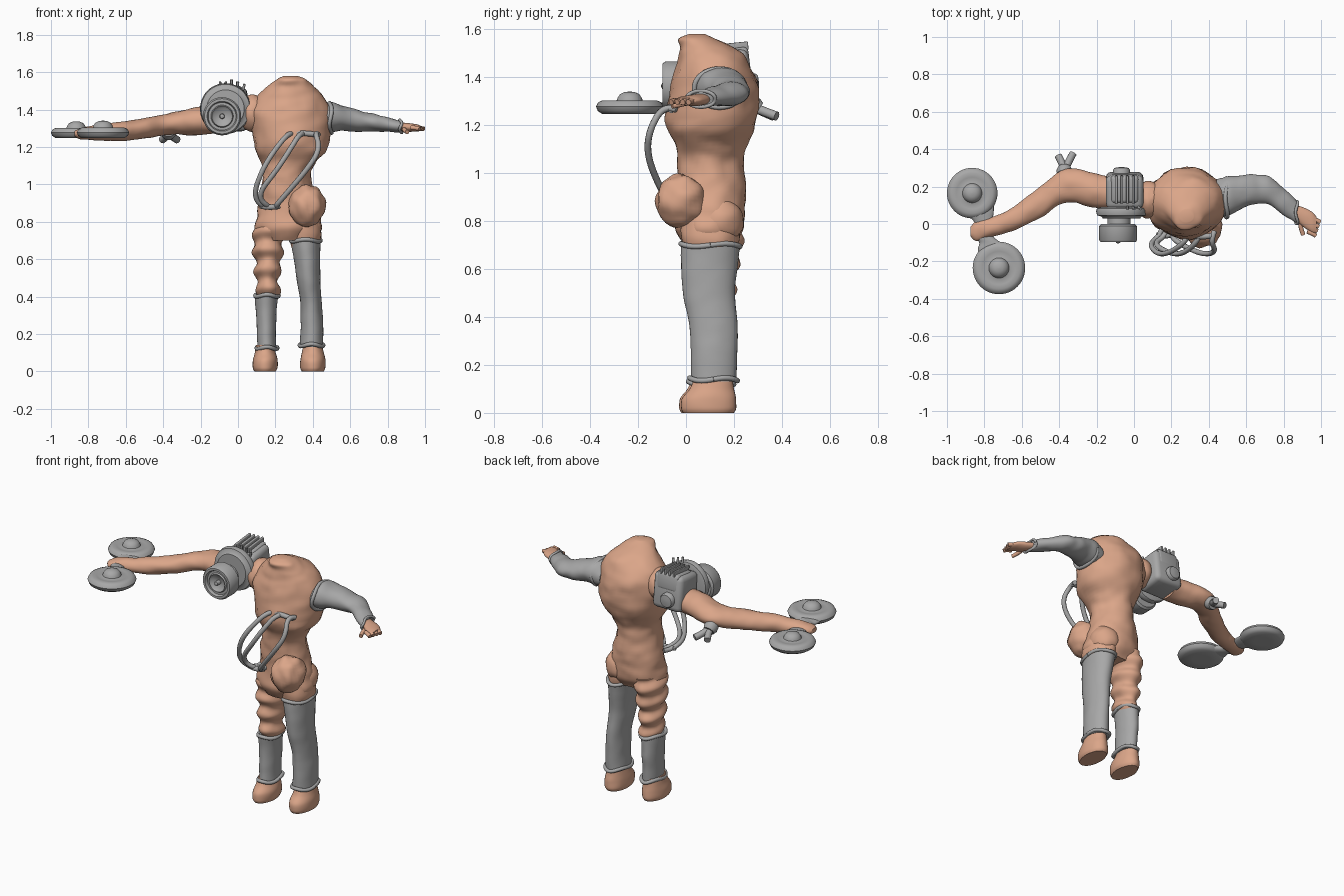
import bpy, bmesh, math
from mathutils import Vector, Matrix, noise

if "Cube" in bpy.data.objects:
    bpy.data.objects.remove(bpy.data.objects["Cube"], do_unlink=True)


def material(name, rgb):
    m = bpy.data.materials.new(name)
    m.use_nodes = True
    m.diffuse_color = (*rgb, 1)
    m.node_tree.nodes["Principled BSDF"].inputs["Base Color"].default_value = (*rgb, 1)
    return m


skin = material("tan", (0.71, 0.38, 0.25))
grey = material("grey", (0.39, 0.39, 0.39))


def finish(name, bm, mat, angle=50):
    bmesh.ops.recalc_face_normals(bm, faces=bm.faces)
    me = bpy.data.meshes.new(name)
    bm.to_mesh(me)
    bm.free()
    me.materials.append(mat)
    me.shade_smooth()
    me.set_sharp_from_angle(angle=math.radians(angle))
    ob = bpy.data.objects.new(name, me)
    bpy.context.collection.objects.link(ob)
    return ob


def skin_rings(bm, rings):
    n = len(rings[0])
    for a, b in zip(rings, rings[1:]):
        for i in range(n):
            j = (i + 1) % n
            bm.faces.new((a[i], a[j], b[j], b[i]))
    bm.faces.new(rings[0])
    bm.faces.new(rings[-1])


def spline(a, b, c, d, t):
    return 0.5 * (2 * b + (c - a) * t + (2 * a - 5 * b + 4 * c - d) * t * t
                  + (3 * b - a - 3 * c + d) * t ** 3)


def loft(name, mat, axis, rows, lump=0.0, ripple=0.0, steps=6, sides=32):
    """Smooth tube of ellipses; each row is x, y, z and two radii across the axis."""
    u, v = {"x": ((0, 1, 0), (0, 0, 1)), "y": ((1, 0, 0), (0, 0, 1)),
            "z": ((1, 0, 0), (0, 1, 0))}[axis]
    u, v = Vector(u), Vector(v)
    p = [rows[0], *rows, rows[-1]]
    samples = []
    for k in range(len(rows) - 1):
        samples += [[spline(*q, s / steps) for q in zip(*p[k:k + 4])] for s in range(steps)]
    samples.append(rows[-1])
    bm = bmesh.new()
    rings = []
    for x, y, z, ra, rb in samples:
        c = Vector((x, y, z))
        ring = []
        for i in range(sides):
            t = math.tau * i / sides
            d = u * (math.cos(t) * ra) + v * (math.sin(t) * rb)
            fold = noise.noise((c + d) * 9) + 0.5 * noise.noise((c + d) * 20)
            push = lump * fold + ripple * math.sin(z * 62 + 1.2 * math.sin(t))
            ring.append(bm.verts.new(c + d + d.normalized() * push))
        rings.append(ring)
    skin_rings(bm, rings)
    return finish(name, bm, mat)


def lathe(name, mat, profile, loc, rot=None, sides=48):
    """Turned shape from (radius, height) pairs."""
    bm = bmesh.new()
    m = Matrix.Translation(loc) @ (rot or Matrix())
    rings = [[bm.verts.new(m @ Vector((r * math.cos(math.tau * i / sides),
                                       r * math.sin(math.tau * i / sides), h)))
              for i in range(sides)] for r, h in profile]
    skin_rings(bm, rings)
    return finish(name, bm, mat, 40)


def tube(name, mat, points, radius):
    cu = bpy.data.curves.new(name, "CURVE")
    cu.dimensions = "3D"
    cu.bevel_depth = radius
    cu.bevel_resolution = 3
    cu.use_fill_caps = True
    s = cu.splines.new("NURBS")
    s.points.add(len(points) - 1)
    for q, co in zip(s.points, points):
        q.co = (*co, 1)
    s.use_endpoint_u = True
    s.order_u = 3
    cu.materials.append(mat)
    ob = bpy.data.objects.new(name, cu)
    bpy.context.collection.objects.link(ob)


def ball(name, mat, loc, size, lump=0.0):
    bm = bmesh.new()
    bmesh.ops.create_uvsphere(bm, u_segments=32, v_segments=20, radius=1)
    for v in bm.verts:
        q = v.co * (1 + lump * noise.noise(v.co * 2))
        v.co = Vector(loc) + Vector(a * b for a, b in zip(q, size))
    return finish(name, bm, mat, 180)


# Torso with neck stump, hips and front pouch
loft("torso", skin, "z", [
    (.26, .10, .70, .14, .10), (.265, .10, .76, .18, .135), (.265, .105, .84, .17, .14),
    (.26, .11, .93, .145, .14), (.26, .10, 1.03, .125, .14), (.27, .10, 1.11, .145, .145),
    (.285, .105, 1.2, .195, .185), (.28, .115, 1.3, .215, .185), (.28, .115, 1.4, .21, .175),
    (.28, .11, 1.47, .175, .145), (.28, .09, 1.52, .125, .115), (.285, .05, 1.56, .08, .08),
    (.285, .05, 1.58, .04, .04)], lump=.014)
ball("front_pouch", skin, (.37, -.02, .885), (.10, .105, .11), .12)
ball("left_buttock", skin, (.35, .14, .80), (.095, .10, .10), .05)
ball("shoulder_root", skin, (.08, .13, 1.38), (.08, .10, .10), .05)

# Legs: wrinkled right thigh, grey leg covers with rolled cuffs, feet
loft("right_thigh", skin, "z", [
    (.165, .11, .38, .052, .08), (.16, .11, .48, .062, .09), (.16, .11, .58, .07, .10),
    (.16, .115, .68, .08, .115), (.175, .115, .78, .085, .12)], lump=.008, ripple=.010, steps=12)
loft("left_thigh", skin, "z", [
    (.365, .10, .66, .07, .11), (.36, .10, .73, .083, .125), (.35, .10, .8, .085, .12)], lump=.01)
loft("right_leg_cover", grey, "z", [
    (.155, .105, .12, .05, .085), (.152, .11, .2, .051, .085), (.15, .115, .3, .054, .088),
    (.152, .11, .405, .062, .092)], lump=.003)
loft("left_leg_cover", grey, "z", [
    (.393, .115, .13, .062, .093), (.395, .118, .25, .06, .097), (.39, .115, .36, .058, .1),
    (.378, .098, .48, .062, .108), (.37, .097, .6, .07, .118), (.362, .102, .70, .08, .125)],
     lump=.003)


def cuff(name, x, y, z, rx, ry, axis="z", r=.011):
    pts = []
    for i in range(33):
        t = math.tau * i / 32
        a, b = math.cos(t) * rx, math.sin(t) * ry
        w = .006 * math.sin(3 * t)
        pts.append((x + a, y + b, z + w) if axis == "z" else (x + w, y + a, z + b))
    tube(name, grey, pts, r)


cuff("right_ankle_cuff", .155, .105, .125, .056, .095)
cuff("right_knee_cuff", .155, .11, .405, .063, .093)
cuff("left_ankle_cuff", .393, .115, .14, .064, .1)
cuff("left_thigh_cuff", .362, .102, .70, .08, .124)
for side, x, y, s in (("right", .145, .085, .95), ("left", .4, .095, 1)):
    loft(side + "_foot", skin, "z", [
        (x, y, 0, .06 * s, .105), (x, y, .02, .068 * s, .115), (x, y, .06, .068 * s, .112),
        (x, y + .012, .1, .059 * s, .092), (x, y + .02, .14, .05 * s, .08)], lump=.004)

# Left arm: grey sleeve, bent forearm, hand with fingers
loft("left_sleeve", grey, "x", [
    (.44, .14, 1.35, .10, .07), (.5, .15, 1.36, .105, .08), (.56, .165, 1.355, .09, .066),
    (.64, .185, 1.34, .08, .055), (.72, .18, 1.33, .077, .047), (.8, .12, 1.318, .072, .04),
    (.87, .065, 1.31, .06, .032)], lump=.008)
cuff("left_shoulder_cuff", .495, .14, 1.355, .105, .08, "x")
cuff("left_wrist_cuff", .87, .062, 1.31, .06, .034, "x", .008)
loft("left_hand", skin, "x", [
    (.85, .07, 1.31, .035, .024), (.9, .04, 1.305, .05, .024), (.95, .01, 1.303, .055, .02),
    (.975, -.005, 1.3, .045, .015)], lump=.003)
for i in range(4):
    y = .032 - i * .024
    tube("left_finger", skin, [(.95 - i * .008, y, 1.303), (.975 - i * .006, y - .012, 1.302),
                               (.995 - i * .008, y - .022, 1.296)], .012)
tube("left_thumb", skin, [(.89, .03, 1.3), (.885, -.01, 1.29), (.905, -.058, 1.28)], .012)

# Front hoses bowing away from the belly
for top, mid, low, end in ((.30, .13, .08, .14), (.36, .21, .10, .17), (.43, .37, .25, .19)):
    tube("front_hose", grey, [(top, -.04, 1.265), (top - .02, -.09, 1.285), (mid + .07, -.15, 1.19),
                              (mid, -.165, 1.08), (low, -.11, .94), (end, -.06, .87),
                              (end + .02, 0, .88)], .014)
tube("hose_top_link", grey, [(.28, -.06, 1.275), (.36, -.075, 1.275), (.43, -.06, 1.265)], .015)
tube("hose_lower_link", grey, [(.12, -.06, .885), (.17, -.07, .872), (.22, -.05, .885)], .015)

# Shoulder machine: flange, stepped drum, ribbed housing, rear knob
forward = Matrix.Rotation(math.radians(90), 4, "X")
lathe("shoulder_flange", grey, [
    (.11, 0), (.13, .006), (.136, .02), (.13, .044), (.108, .05), (.10, .06), (.06, .06)],
    (-.067, .09, 1.405), forward)
lathe("drum_axle", grey, [(.062, 0), (.062, .1)], (-.08, .07, 1.375), forward)
lathe("front_drum", grey, [
    (.09, 0), (.102, .012), (.102, .085), (.094, .097), (.08, .097), (.074, .08), (.06, .08),
    (.055, .09), (.045, .078), (.014, .07), (.012, .1), (.002, .104)],
    (-.085, .0, 1.364), forward)


def box(name, mat, loc, size, tilt=0.0, bevel=.015):
    bm = bmesh.new()
    bmesh.ops.create_cube(bm, size=1)
    bmesh.ops.scale(bm, vec=size, verts=bm.verts)
    bmesh.ops.bevel(bm, geom=bm.edges[:], offset=bevel, segments=3, affect="EDGES", profile=.5)
    bm.transform(Matrix.Translation(loc) @ Matrix.Rotation(tilt, 4, "X"))
    return finish(name, bm, mat, 35)


box("housing", grey, (-.05, .18, 1.40), (.20, .18, .22), .12, .03)
box("housing_hood", grey, (-.05, .19, 1.465), (.15, .15, .11), .12, .02)
for i in range(4):
    box("housing_rib", grey, (-.095 + i * .03, .185, 1.525), (.014, .15, .035), .1, .004)
for i in range(3):
    tube("flange_spike", grey, [(-.035 + i * .03, .09, 1.52 - i * .01),
                                (-.035 + i * .035, .08, 1.56 - i * .012)], .007)
lathe("rear_knob", grey, [(.045, 0), (.045, .04), (.038, .05), (.012, .054)],
      (-.067, .25, 1.37), Matrix.Rotation(math.radians(-90), 4, "X"))

# Right arm: long bent limb with two rear prongs
loft("right_arm", skin, "x", [
    (-.12, .17, 1.345, .085, .07), (-.22, .18, 1.335, .092, .072), (-.32, .205, 1.328, .09, .062),
    (-.40, .195, 1.32, .088, .056), (-.48, .13, 1.305, .085, .054), (-.58, .065, 1.29, .072, .052),
    (-.68, .012, 1.28, .058, .047), (-.77, -.02, 1.275, .052, .038),
    (-.84, -.037, 1.27, .055, .032), (-.873, -.04, 1.27, .03, .018)], lump=.007)
lathe("prong_collar", grey, [(.04, 0), (.042, .025), (.034, .045)], (-.372, .265, 1.29),
      Matrix.Rotation(math.radians(-125), 4, "X"))
for x, y in ((-.405, .365), (-.325, .378)):
    tube("arm_prong", grey, [(-.37, .265, 1.285), (-.37, .3, 1.265), (x, y, 1.238)], .02)

# Twin discs with domed hubs and tapered stems
for name, x, y, s, end in (("rear", -.865, .165, 1, .0), ("front", -.722, -.235, 1.04, -.07)):
    lathe(name + "_disc", grey, [
        (.05, 0), (.11, 0), (.128, .012), (.135, .03), (.126, .047), (.108, .055), (.085, .053),
        (.07, .05), (.052, .055), (.048, .066), (.038, .08), (.02, .088), (.002, .09)],
        (x, y, 1.247), Matrix.Scale(s, 4))
    d = 1 if y < 0 else -1
    loft(name + "_stem", grey, "y", [
        (x, y + d * .04, 1.272, .115, .023), (x + (-.79 - x) * .4, y + d * .10, 1.272, .085, .024),
        (x + (-.79 - x) * .7, y + d * .135, 1.272, .058, .022), (-.8, end, 1.272, .05, .02),
        (-.81, -.035, 1.272, .04, .018)])
